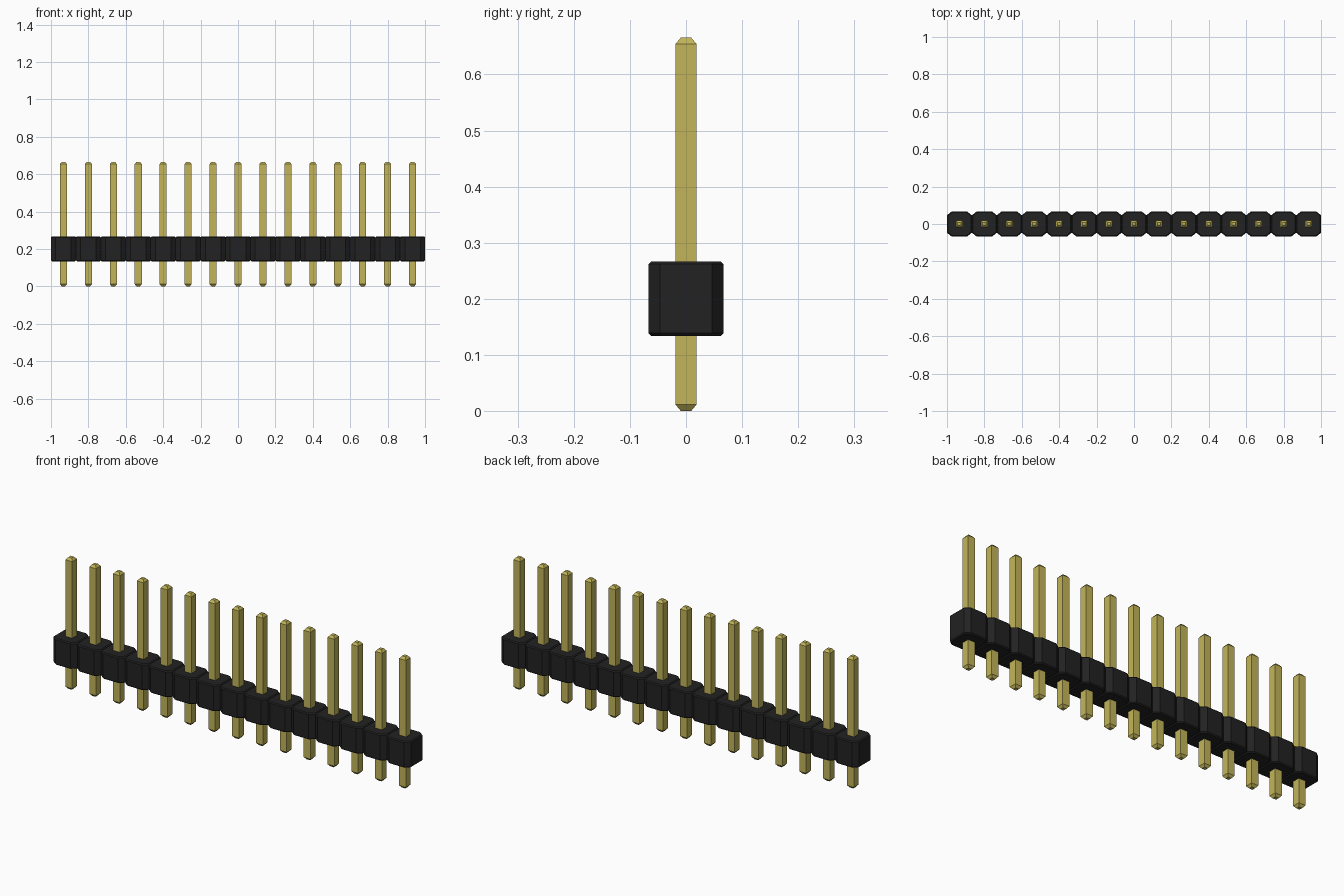
import bpy
import bmesh

COUNT = 15
PITCH = 2 / COUNT
HALF = PITCH / 2

cube = bpy.data.objects.get("Cube")
if cube:
    bpy.data.objects.remove(cube)


def make_material(name, colour):
    mat = bpy.data.materials.new(name)
    mat.use_nodes = True
    mat.diffuse_color = colour
    mat.node_tree.nodes["Principled BSDF"].inputs["Base Color"].default_value = colour
    return mat


def octagon(hx, hy, cx, cy):
    """Rectangle outline with cut corners, counter-clockwise."""
    return [(hx, cy - hy), (hx, hy - cy), (hx - cx, hy), (cx - hx, hy),
            (-hx, hy - cy), (-hx, cy - hy), (cx - hx, -hy), (hx - cx, -hy)]


def square(h):
    return [(h, -h), (h, h), (-h, h), (-h, -h)]


def loft(name, sections, mat):
    """Skin a stack of (height, outline) sections and cap both ends."""
    bm = bmesh.new()
    rings = [[bm.verts.new((x, y, z)) for x, y in outline] for z, outline in sections]
    for low, high in zip(rings, rings[1:]):
        for i in range(len(low)):
            j = (i + 1) % len(low)
            bm.faces.new((low[i], low[j], high[j], high[i]))
    bm.faces.new(rings[0][::-1])
    bm.faces.new(rings[-1])
    mesh = bpy.data.meshes.new(name)
    bm.to_mesh(mesh)
    bm.free()
    mesh.materials.append(mat)
    return mesh


black = make_material("black plastic", (0.016, 0.016, 0.016, 1))
gold = make_material("gold metal", (0.54, 0.46, 0.10, 1))

# Housing segment: cut-corner block with a small bevel on the top and bottom rims
bevel = 0.005
body = octagon(HALF, HALF, 0.025, 0.02)
rim = octagon(HALF - bevel, HALF - bevel, 0.023, 0.018)
base, top = 0.134, 0.267
housing = loft("housing", [(base, rim), (base + bevel, body),
                           (top - bevel, body), (top, rim)], black)

# Square pin with tapered tips
height, taper = 0.666, 0.012
pin = loft("pin", [(0, square(0.009)), (taper, square(0.019)),
                   (height - taper, square(0.019)), (height, square(0.009))], gold)

# Repeat along the strip
for i in range(COUNT):
    x = (i - (COUNT - 1) / 2) * PITCH
    for label, mesh in (("housing", housing), ("pin", pin)):
        obj = bpy.data.objects.new(f"{label}_{i + 1}", mesh)
        obj.location.x = x
        bpy.context.collection.objects.link(obj)
